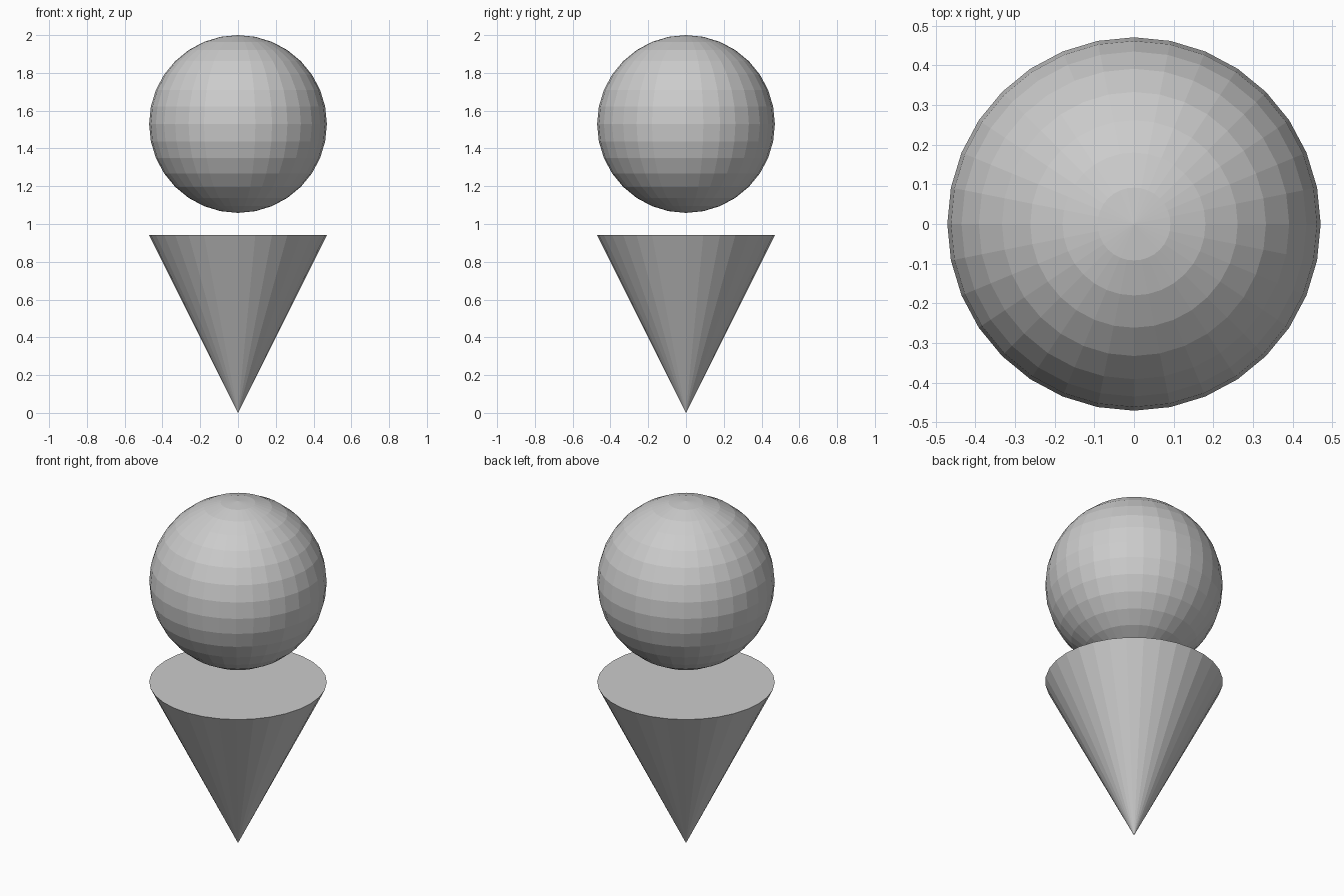
import bpy

if "Cube" in bpy.data.objects:
    bpy.data.objects.remove(bpy.data.objects["Cube"])

R = 8 / 17           # shared radius of ball and cone
H = 16 / 17          # cone height

# Cone standing on its tip, closed flat top
bpy.ops.mesh.primitive_cone_add(vertices=32, radius1=0, radius2=R, depth=H,
                                end_fill_type='NGON', location=(0, 0, H / 2))
bpy.context.object.name = "cone"

# Faceted ball floating above the cone
bpy.ops.mesh.primitive_uv_sphere_add(segments=32, ring_count=16, radius=R,
                                     location=(0, 0, 2 - R))
bpy.context.object.name = "ball"
